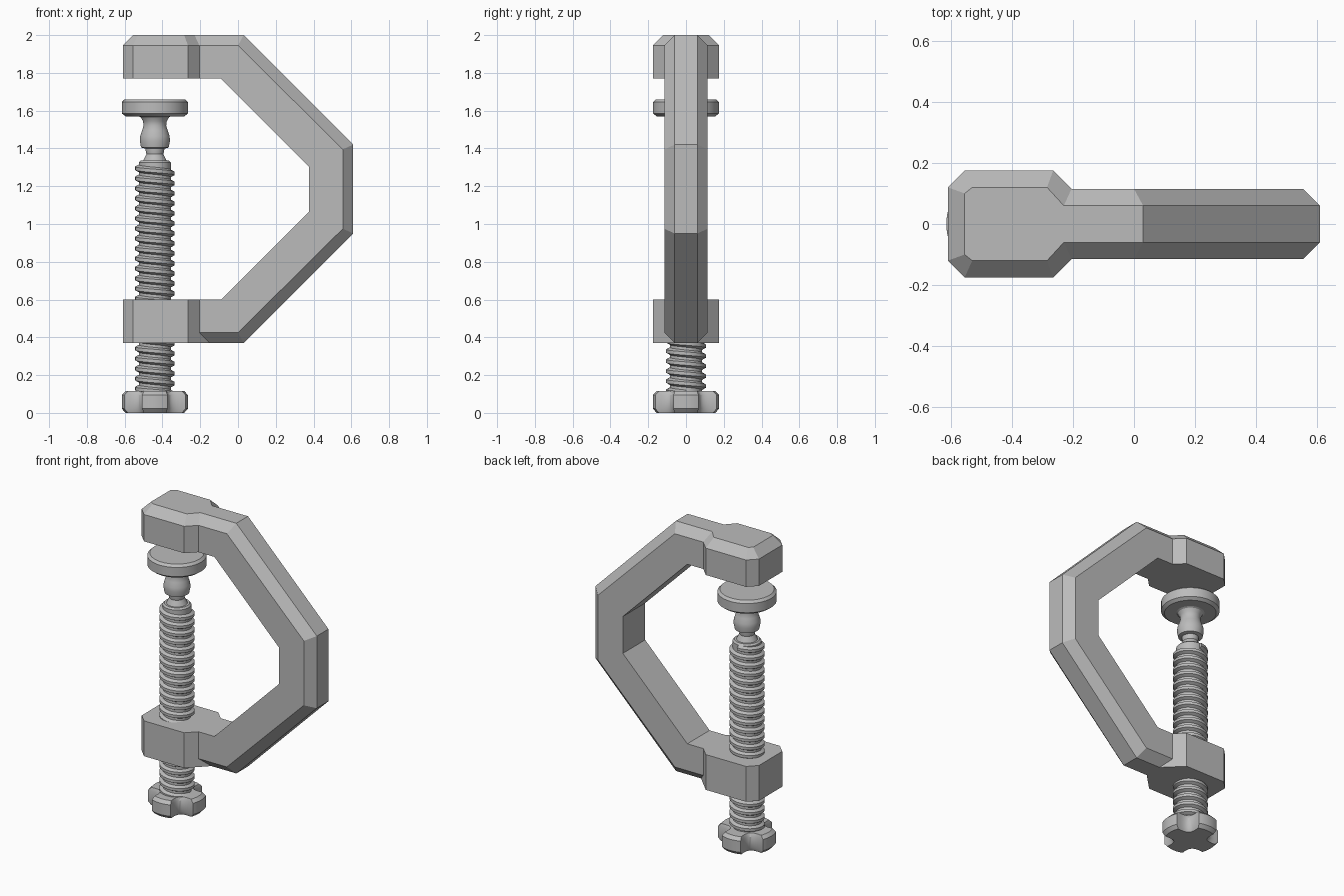
import bpy, bmesh, math

cube = bpy.data.objects.get("Cube")
if cube:
    bpy.data.objects.remove(cube, do_unlink=True)

GREY = (0.5, 0.5, 0.5, 1)
metal = bpy.data.materials.new("grey metal")
metal.use_nodes = True
metal.diffuse_color = GREY
metal.node_tree.nodes["Principled BSDF"].inputs["Base Color"].default_value = GREY

SCREW_X = -0.44


def loft(name, rings, caps=True, smooth=True):
    """Skin a list of closed rings that all have the same point count."""
    bm = bmesh.new()
    loops = [[bm.verts.new(p) for p in ring] for ring in rings]
    n = len(loops[0])
    for a, b in zip(loops, loops[1:]):
        for i in range(n):
            j = (i + 1) % n
            bm.faces.new((a[i], a[j], b[j], b[i]))
    if caps:
        bm.faces.new(loops[0])
        bm.faces.new(loops[-1])
    bmesh.ops.remove_doubles(bm, verts=bm.verts, dist=1e-5)
    bmesh.ops.recalc_face_normals(bm, faces=bm.faces)
    mesh = bpy.data.meshes.new(name)
    bm.to_mesh(mesh)
    bm.free()
    mesh.materials.append(metal)
    obj = bpy.data.objects.new(name, mesh)
    bpy.context.collection.objects.link(obj)
    if smooth:
        bpy.ops.object.select_all(action='DESELECT')
        obj.select_set(True)
        bpy.context.view_layer.objects.active = obj
        bpy.ops.object.shade_smooth_by_angle(angle=math.radians(32))
    return obj


def polar(radius, angle, z):
    return (SCREW_X + radius * math.cos(angle), radius * math.sin(angle), z)


def turned(name, profile, count=40, shape=lambda a: 1):
    """Stack rings of (radius, z) around the screw axis."""
    angles = [math.tau * i / count for i in range(count)]
    return loft(name, [[polar(r * shape(a), a, z) for a in angles]
                       for r, z in profile])


# Frame: stations run from the upper jaw round the arm to the lower jaw
INNER, SHOULDER, OUTER, MIRROR = 1.77, 1.945, 2.0, 2.37
WIDE, ARM, TIP, SLIM = 0.175, 0.115, 0.12, 0.06


def station(inner, shoulder, outer):
    half = [inner, shoulder, outer]
    return ([(x, w, z) for x, z, w in half]
            + [(x, -w, z) for x, z, w in reversed(half)])


def jaw_top(x, w, x_top, w_top):
    return station((x, INNER, w), (x, SHOULDER, w), (x_top, OUTER, w_top))


def jaw_low(x, w):
    return station(*[(x, MIRROR - z, w) for z in (INNER, SHOULDER, OUTER)])


def flip(ring):
    return [(x, y, MIRROR - z) for x, y, z in ring]


corner = station((-0.09, INNER, ARM), (0, SHOULDER, ARM), (0.03, OUTER, SLIM))
elbow = station((0.375, 1.305, ARM), (0.555, 1.395, ARM), (0.61, 1.42, SLIM))
throat = jaw_top(-0.205, ARM, -0.15, SLIM)
frame = [
    jaw_top(-0.61, 0, -0.555, 0),
    jaw_top(-0.61, TIP, -0.555, 0.1),
    jaw_top(-0.555, WIDE, -0.53, TIP),
    jaw_top(-0.265, WIDE, -0.285, TIP),
    jaw_top(-0.205, ARM, -0.23, SLIM),
    corner, elbow, flip(elbow), flip(corner), flip(throat),
    jaw_low(-0.205, ARM),
    jaw_low(-0.265, WIDE),
    jaw_low(-0.555, WIDE),
    jaw_low(-0.61, TIP),
    jaw_low(-0.61, 0),
]
loft("clamp_frame", frame, caps=False, smooth=False)

# Screw core and its helical thread
turned("screw_core", [(0.085, 0.06), (0.085, 1.325), (0.075, 1.335)])
PITCH, STEPS, START, END = 0.053, 24, 0.08, 1.29
ridge = [(0.08, 0), (0.105, 0.013), (0.105, 0.031), (0.08, 0.044)]
thread = []
for i in range(int((END - START) / PITCH * STEPS)):
    turn = i / STEPS
    thread.append([polar(r, -math.tau * turn, START + turn * PITCH + dz)
                   for r, dz in ridge])
loft("screw_thread", thread)

# Ball joint and swivel pad at the screw's upper end
turned("screw_neck", [(0.07, 1.32), (0.055, 1.35), (0.045, 1.37),
                      (0.05, 1.395), (0.05, 1.42)])
turned("swivel_socket", [(0.055, 1.4), (0.073, 1.405), (0.08, 1.44),
                         (0.078, 1.465), (0.068, 1.495), (0.06, 1.52),
                         (0.063, 1.545), (0.075, 1.565), (0.095, 1.575)])
turned("pressure_pad", [(0.155, 1.57), (0.175, 1.585),
                        (0.175, 1.645), (0.16, 1.66)], count=48)


# Four-lobed knob with a rounded notch on each diagonal
def lobes(a):
    off = abs(a % (math.pi / 2) - math.pi / 4) / math.radians(21)
    return 1 - 0.36 * math.sqrt(1 - off * off) if off < 1 else 1


turned("knob", [(0.155, 0), (0.175, 0.022), (0.175, 0.095), (0.155, 0.115)],
       count=96, shape=lobes)
